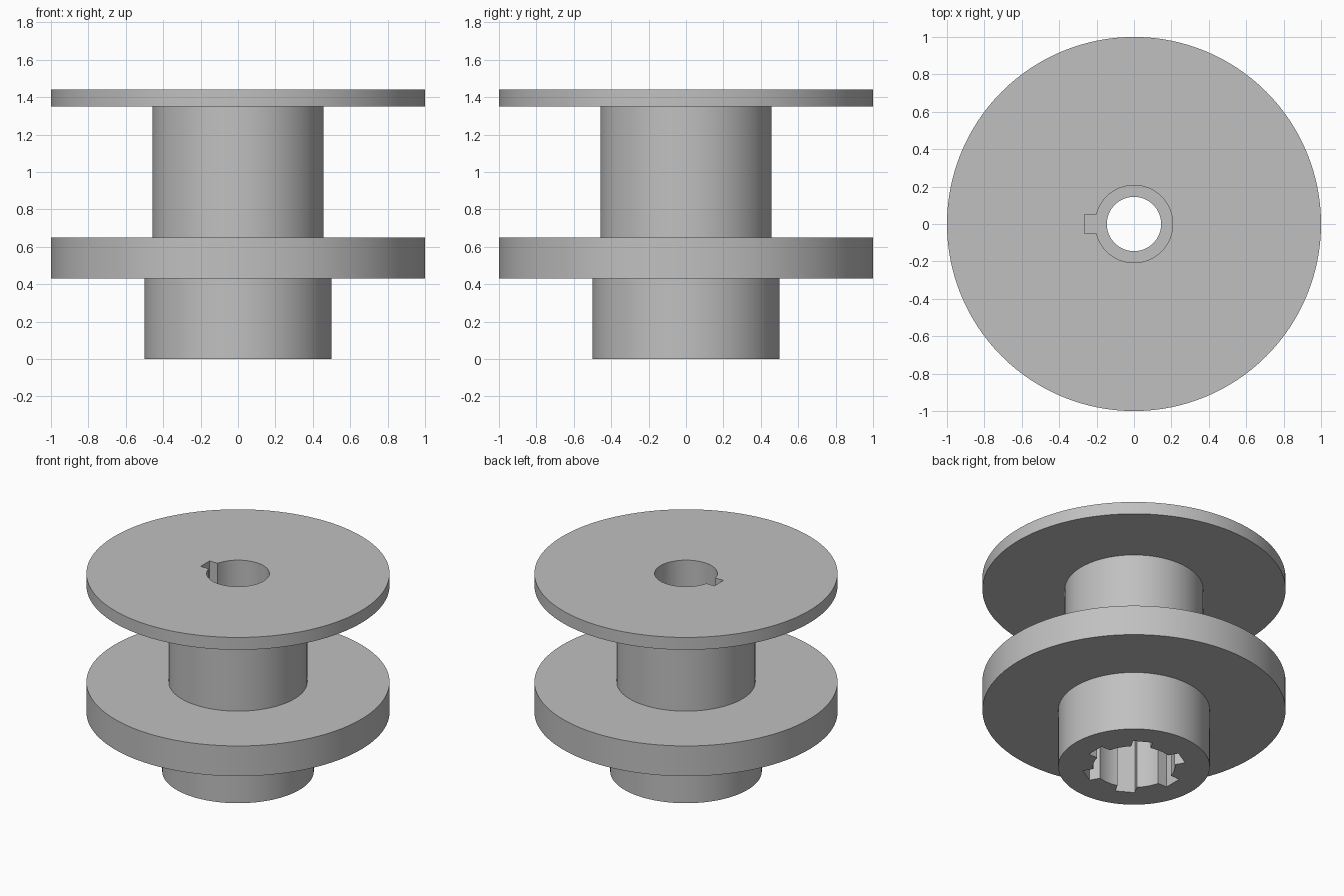
import bpy, bmesh
from math import sin, cos, asin, pi, tau, radians
from mathutils import Matrix, Vector

cube = bpy.data.objects.get("Cube")
if cube:
    bpy.data.objects.remove(cube, do_unlink=True)

SEGMENTS = 128
HUB_TOP, FLANGE_TOP, BARREL_TOP, TOP = 0.43, 0.65, 1.35, 1.44

grey = bpy.data.materials.new("plain grey")
grey.use_nodes = True
colour = (0.53, 0.53, 0.53, 1)
grey.diffuse_color = colour
grey.node_tree.nodes["Principled BSDF"].inputs["Base Color"].default_value = colour


def add_object(name, bm):
    bmesh.ops.recalc_face_normals(bm, faces=bm.faces)
    mesh = bpy.data.meshes.new(name)
    bm.to_mesh(mesh)
    bm.free()
    mesh.materials.append(grey)
    obj = bpy.data.objects.new(name, mesh)
    bpy.context.collection.objects.link(obj)
    return obj


def lathe(name, profile):
    """Turn a closed (radius, height) profile around the z axis."""
    bm = bmesh.new()
    verts = [bm.verts.new((r, 0, z)) for r, z in profile]
    edges = [bm.edges.new((a, b)) for a, b in zip(verts, verts[1:] + verts[:1])]
    bmesh.ops.spin(bm, geom=verts + edges, cent=(0, 0, 0), axis=(0, 0, 1),
                   angle=tau, steps=SEGMENTS, use_merge=True)
    bmesh.ops.remove_doubles(bm, verts=bm.verts, dist=1e-5)
    return add_object(name, bm)


def slotted_prism(name, radius, tip, half_width, slots, start, bottom, top):
    """Round prism with evenly spaced square keys standing out of it."""
    bm = bmesh.new()
    half = asin(half_width / radius)
    pitch = tau / slots
    steps = 96 // slots
    outline = []
    for i in range(slots):
        angle = start + i * pitch
        turn = Matrix.Rotation(angle, 3, 'Z')
        outline += [turn @ Vector((tip, side * half_width, 0)) for side in (-1, 1)]
        for k in range(steps + 1):
            a = angle + half + (pitch - 2 * half) * k / steps
            outline.append(Vector((radius * cos(a), radius * sin(a), 0)))
    face = bm.faces.new([bm.verts.new(p + Vector((0, 0, bottom))) for p in outline])
    result = bmesh.ops.extrude_face_region(bm, geom=[face])
    raised = [v for v in result["geom"] if isinstance(v, bmesh.types.BMVert)]
    bmesh.ops.translate(bm, verts=raised, vec=(0, 0, top - bottom))
    obj = add_object(name, bm)
    obj.hide_render = True
    return obj


# Turned body: hub, thick flange, barrel and thin flange around a through hole
body = lathe("flanged_spool", [
    (0.145, 0), (0.5, 0), (0.5, HUB_TOP), (1, HUB_TOP), (1, FLANGE_TOP),
    (0.457, FLANGE_TOP), (0.457, BARREL_TOP), (1, BARREL_TOP), (1, TOP), (0.145, TOP)])

# Keyed bore from above and six-slot spline bore from below
cutters = [
    slotted_prism("keyed_bore_cutter", 0.207, 0.265, 0.052, 1, pi, FLANGE_TOP, TOP + 0.1),
    slotted_prism("spline_bore_cutter", 0.27, 0.335, 0.065, 6, 0, -0.1, HUB_TOP)]

bpy.context.view_layer.objects.active = body
for cutter in cutters:
    cut = body.modifiers.new(cutter.name, 'BOOLEAN')
    cut.operation = 'DIFFERENCE'
    cut.solver = 'EXACT'
    cut.object = cutter
    bpy.ops.object.modifier_apply(modifier=cut.name)
    bpy.data.objects.remove(cutter, do_unlink=True)

# Smooth round walls with crisp rims
bpy.ops.object.select_all(action='DESELECT')
body.select_set(True)
bpy.ops.object.shade_smooth_by_angle(angle=radians(30))
